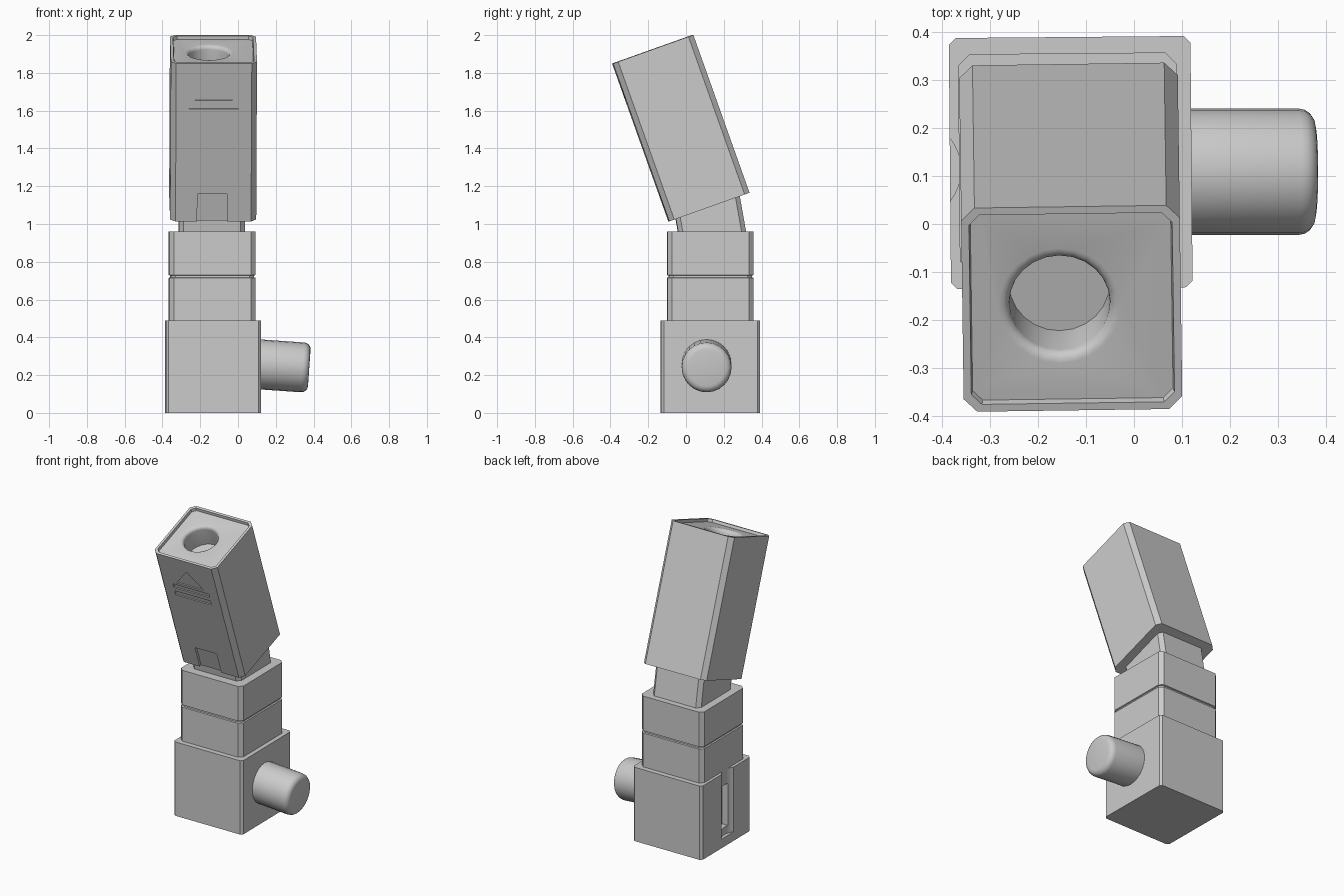
import bpy, bmesh
from math import radians, cos, sin, pi
from mathutils import Matrix, Euler

if "Cube" in bpy.data.objects:
    bpy.data.objects.remove(bpy.data.objects["Cube"])


def finish(bm, name, matrix=None):
    bmesh.ops.recalc_face_normals(bm, faces=bm.faces)
    me = bpy.data.meshes.new(name)
    bm.to_mesh(me)
    bm.free()
    ob = bpy.data.objects.new(name, me)
    bpy.context.collection.objects.link(ob)
    if matrix:
        ob.matrix_world = matrix
    return ob


def loft(name, rings, matrix=None):
    """Closed solid through rings of points, capped at both ends."""
    bm = bmesh.new()
    loops = [[bm.verts.new(p) for p in ring] for ring in rings]
    n = len(loops[0])
    for a, b in zip(loops, loops[1:]):
        for i in range(n):
            j = (i + 1) % n
            bm.faces.new((a[i], a[j], b[j], b[i]))
    bm.faces.new(loops[0][::-1])
    bm.faces.new(loops[-1])
    return finish(bm, name, matrix)


def rect(w, d, c, z):
    """Rectangle with chamfered corners, half sizes w and d."""
    return [(w, -d + c, z), (w, d - c, z), (w - c, d, z), (-w + c, d, z),
            (-w, d - c, z), (-w, -d + c, z), (-w + c, -d, z), (w - c, -d, z)]


def circle(r, z, n=24):
    return [(r * cos(2 * pi * i / n), r * sin(2 * pi * i / n), z) for i in range(n)]


def prism(name, outline, y0, y1, matrix=None):
    return loft(name, [[(x, y, z) for x, z in outline] for y in (y0, y1)], matrix)


def box_outline(x0, x1, z0, z1):
    return [(x0, z0), (x1, z0), (x1, z1), (x0, z1)]


def cut(ob, cutters):
    for c in cutters:
        c.hide_render = True
        m = ob.modifiers.new("cut", 'BOOLEAN')
        m.operation, m.object, m.solver = 'DIFFERENCE', c, 'EXACT'
        bpy.context.view_layer.objects.active = ob
        bpy.ops.object.modifier_apply(modifier=m.name)
        bpy.data.objects.remove(c)


def smooth(ob, angle=35):
    bpy.ops.object.select_all(action='DESELECT')
    ob.select_set(True)
    bpy.context.view_layer.objects.active = ob
    bpy.ops.object.shade_smooth_by_angle(angle=radians(angle))


def place(x, y, z, tilt=0, turn=0.5):
    return Matrix.Translation((x, y, z)) @ Euler((radians(tilt), 0, radians(turn))).to_matrix().to_4x4()


# Base block with a scooped channel and a slot on its left side
base_at = place(-0.132, 0.128, 0)
base = loft("base_block", [rect(0.252, 0.262, 0.014, z) for z in (0, 0.49)], base_at)
channel = loft("channel_cutter", [circle(0.103, z, 48) for z in (0.06, 0.6)],
               base_at @ Matrix.Translation((-0.332, -0.012, 0)))
slot = prism("slot_cutter", box_outline(-0.3, -0.19, 0.11, 0.39), -0.045, 0.025, base_at)
cut(base, [channel, slot])
smooth(base)

# Middle block with a thin groove around it
levels = [(0.228, 0.485), (0.228, 0.715), (0.22, 0.718), (0.22, 0.727), (0.228, 0.73), (0.228, 0.96)]
loft("middle_block", [rect(s, s, 0.024, z) for s, z in levels], place(-0.137, 0.128, 0))

# Tilted neck
loft("neck", [rect(0.175, 0.177, 0.024, z) for z in (-0.08, 0.2)], place(-0.139, 0.13, 1.0, 10))

# Tilted head: recessed top, flared hole, shallow front marks
head_at = place(-0.132, -0.0275, 1.5075, 19.6, 0.8)
H = 0.4435
head = loft("head", [rect(0.228, 0.2255, 0.028, -H), rect(0.228, 0.2255, 0.028, H),
                     rect(0.212, 0.2095, 0.022, H), rect(0.209, 0.2065, 0.021, H - 0.018)], head_at)
floor = H - 0.018
flare = [(0.105, -0.14)] + [(0.127 - 0.022 * cos(a), -0.022 + 0.022 * sin(a))
                            for a in (0, pi / 8, pi / 4, 3 * pi / 8, pi / 2)] + [(0.127, 0.01)]
hole = loft("hole_cutter", [circle(r, floor + z) for r, z in flare],
            head_at @ Matrix.Translation((-0.025, 0, 0)))
marks = [([(-0.1, 0.236), (0.1, 0.236), (0, 0.353)], 0.006),
         (box_outline(-0.13, 0.13, 0.188, 0.217), 0.006),
         (box_outline(-0.13, 0.13, 0.128, 0.160), 0.006),
         (box_outline(-0.085, 0.072, -0.5, -0.29), 0.014)]
cut(head, [hole] + [prism("mark_cutter", o, -0.3, -0.2255 + d, head_at) for o, d in marks])
smooth(head)

# Side knob with a rounded end, drooping slightly
R, L, f = 0.132, 0.28, 0.035
profile = [(R, 0)] + [(R - f + f * cos(a), L - f + f * sin(a))
                      for a in (0, pi / 8, pi / 4, 3 * pi / 8, pi / 2)]
knob = loft("side_knob", [circle(r, z) for r, z in profile],
            Matrix.Translation((0.098, 0.109, 0.258)) @ Matrix.Rotation(radians(94), 4, 'Y'))
smooth(knob)
